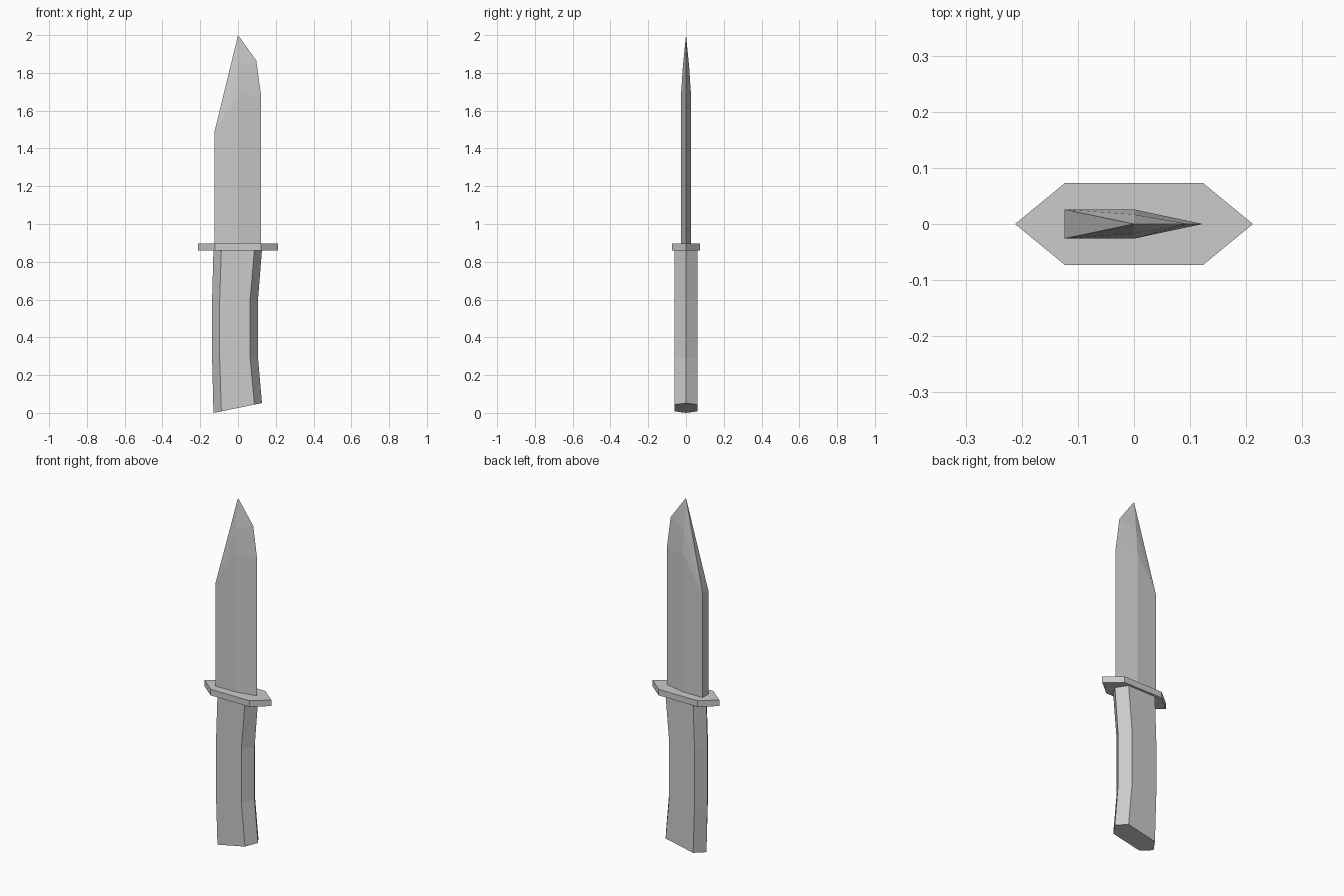
import bpy, bmesh

if "Cube" in bpy.data.objects:
    bpy.data.objects.remove(bpy.data.objects["Cube"])


def loft(name, rings):
    """Skin a stack of equal-length rings, cap the ends and weld collapsed points."""
    bm = bmesh.new()
    loops = [[bm.verts.new(p) for p in ring] for ring in rings]
    n = len(rings[0])
    for a, b in zip(loops, loops[1:]):
        for i in range(n):
            j = (i + 1) % n
            bm.faces.new((a[i], a[j], b[j], b[i]))
    bm.faces.new(loops[0][::-1])
    bm.faces.new(loops[-1])
    bmesh.ops.remove_doubles(bm, verts=bm.verts, dist=1e-5)
    bmesh.ops.dissolve_degenerate(bm, edges=bm.edges, dist=1e-5)
    bmesh.ops.recalc_face_normals(bm, faces=bm.faces)
    mesh = bpy.data.meshes.new(name)
    bm.to_mesh(mesh)
    bm.free()
    obj = bpy.data.objects.new(name, mesh)
    bpy.context.collection.objects.link(obj)
    return obj


def hex_ring(xs, zs, y):
    """Six-sided section: pointed at both x ends, flat on front and back."""
    p, q, r, s = zip(xs, zs)
    return [(p[0], 0, p[1]), (q[0], -y, q[1]), (r[0], -y, r[1]),
            (s[0], 0, s[1]), (r[0], y, r[1]), (q[0], y, q[1])]


def blade_ring(spine_z, ridge_y, ridge_z, edge_x, edge_z):
    """Blade section: flat spine, thick middle ridge, sharp cutting edge."""
    t, sx = 0.026, -0.124
    return [(sx, -t, spine_z), (0, -ridge_y, ridge_z), (edge_x, 0, edge_z),
            (0, ridge_y, ridge_z), (sx, t, spine_z)]


# Handle: curved hexagonal grip with a slanted butt
top_x = (-0.130, -0.088, 0.087, 0.127)
mid_x = (-0.137, -0.097, 0.064, 0.106)
loft("handle", [
    hex_ring(top_x, (0.0, 0.008, 0.044, 0.052), 0.061),
    hex_ring(mid_x, (0.285, 0.285, 0.29, 0.29), 0.061),
    hex_ring(mid_x, (0.60,) * 4, 0.061),
    hex_ring(top_x, (0.865,) * 4, 0.061),
])

# Guard: flat hexagonal plate
guard_x = (-0.212, -0.123, 0.123, 0.212)
loft("guard", [hex_ring(guard_x, (z,) * 4, 0.073) for z in (0.861, 0.896)])

# Blade: clipped spine, ridge tapering to the tip
blade = loft("blade", [
    blade_ring(0.89, 0.026, 0.89, 0.122, 0.89),
    blade_ring(1.49, 0.026, 1.69, 0.122, 1.68),
    blade_ring(1.49, 0.017, 1.83, 0.097, 1.865),
])

# Blade point: close the open end to a single tip
bm = bmesh.new()
bm.from_mesh(blade.data)
cap = max(bm.faces, key=lambda f: f.calc_center_median().z if len(f.verts) == 5 else -1)
poked = bmesh.ops.poke(bm, faces=[cap])
poked["verts"][0].co = (0, 0, 2.0)
bmesh.ops.recalc_face_normals(bm, faces=bm.faces)
bm.to_mesh(blade.data)
bm.free()
